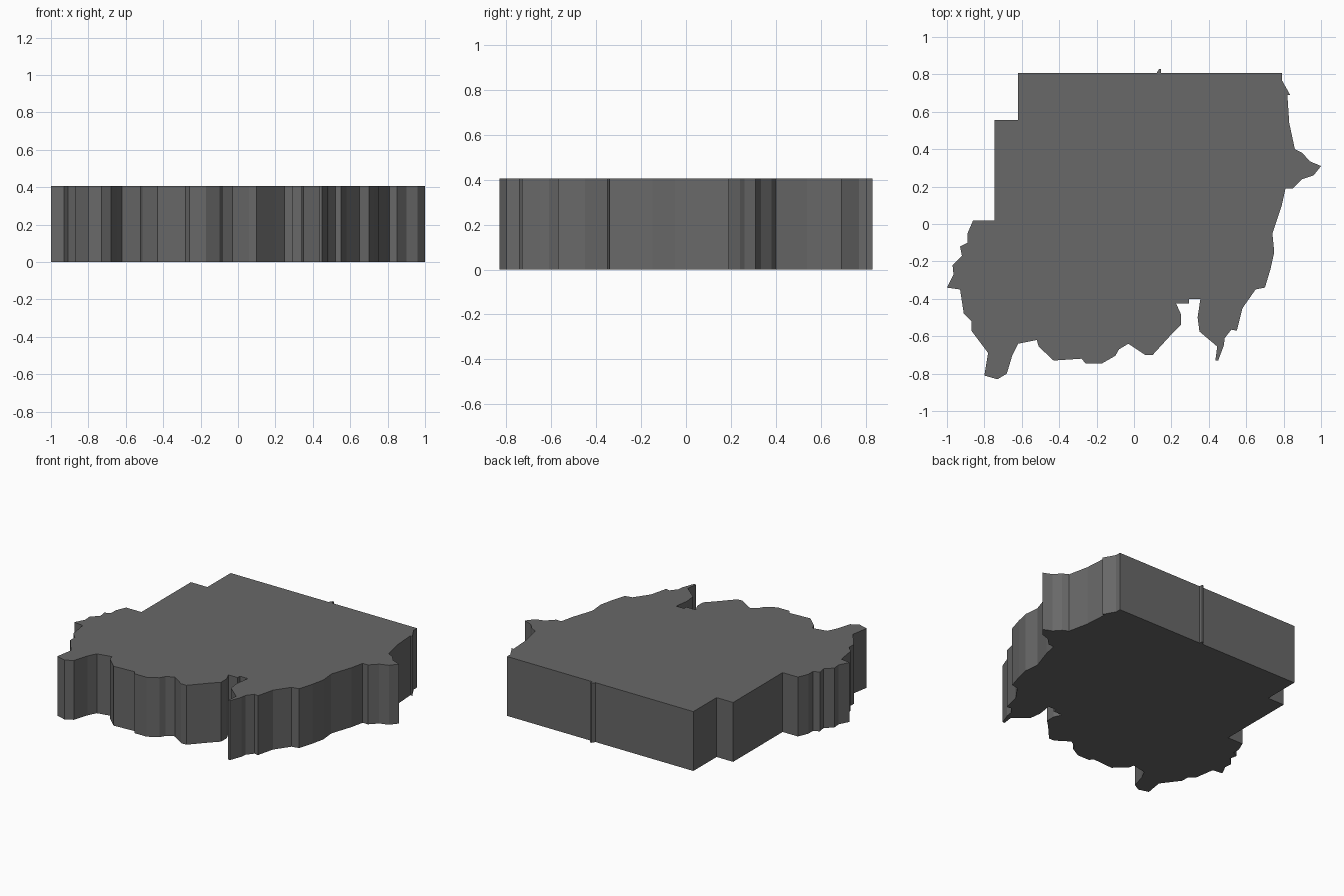
import bpy, bmesh

HEIGHT = 0.406

# Outline of the map slab, clockwise, one short run per side
north = [(-.62, .806), (.12, .806), (.135, .83), (.145, .83), (.145, .806), (.79, .806)]
east = [(.79, .77), (.835, .69), (.82, .69), (.83, .54), (.86, .40), (.90, .38),
        (.94, .335), (1, .31), (.96, .26), (.90, .24), (.85, .19), (.81, .19),
        (.79, .10), (.74, -.05), (.75, -.15), (.73, -.24), (.70, -.34), (.65, -.35),
        (.58, -.45), (.55, -.57), (.52, -.565), (.485, -.61), (.48, -.65)]
south = [(.45, -.73), (.435, -.73), (.445, -.655), (.35, -.575), (.34, -.50),
         (.355, -.40), (.295, -.40), (.295, -.425), (.225, -.425), (.25, -.48),
         (.25, -.54), (.20, -.59), (.10, -.70), (.06, -.70), (-.03, -.64),
         (-.08, -.67), (-.10, -.705), (-.17, -.745), (-.26, -.745), (-.28, -.72),
         (-.43, -.73), (-.51, -.655), (-.52, -.62), (-.62, -.64), (-.65, -.70),
         (-.68, -.80), (-.73, -.83), (-.80, -.81)]
west = [(-.78, -.69), (-.87, -.57), (-.87, -.52), (-.91, -.48), (-.93, -.35),
        (-1, -.34), (-.965, -.27), (-.97, -.22), (-.92, -.17), (-.93, -.12),
        (-.89, -.10), (-.89, -.05), (-.86, .02), (-.745, .02), (-.745, .555),
        (-.62, .555)]

# Extrude the outline into a flat-faced slab
bm = bmesh.new()
base = bm.faces.new([bm.verts.new((x, y, 0)) for x, y in north + east + south + west])
top = bmesh.ops.extrude_face_region(bm, geom=[base], use_keep_orig=True)
bmesh.ops.translate(bm, vec=(0, 0, HEIGHT),
                    verts=[v for v in top["geom"] if isinstance(v, bmesh.types.BMVert)])
bmesh.ops.recalc_face_normals(bm, faces=bm.faces)

mesh = bpy.data.meshes.new("map_slab")
bm.to_mesh(mesh)
bm.free()
slab = bpy.data.objects.new("map_slab", mesh)
bpy.context.collection.objects.link(slab)

# Dark grey finish
dark_grey = bpy.data.materials.new("dark_grey")
dark_grey.diffuse_color = (.14, .14, .14, 1)
mesh.materials.append(dark_grey)
